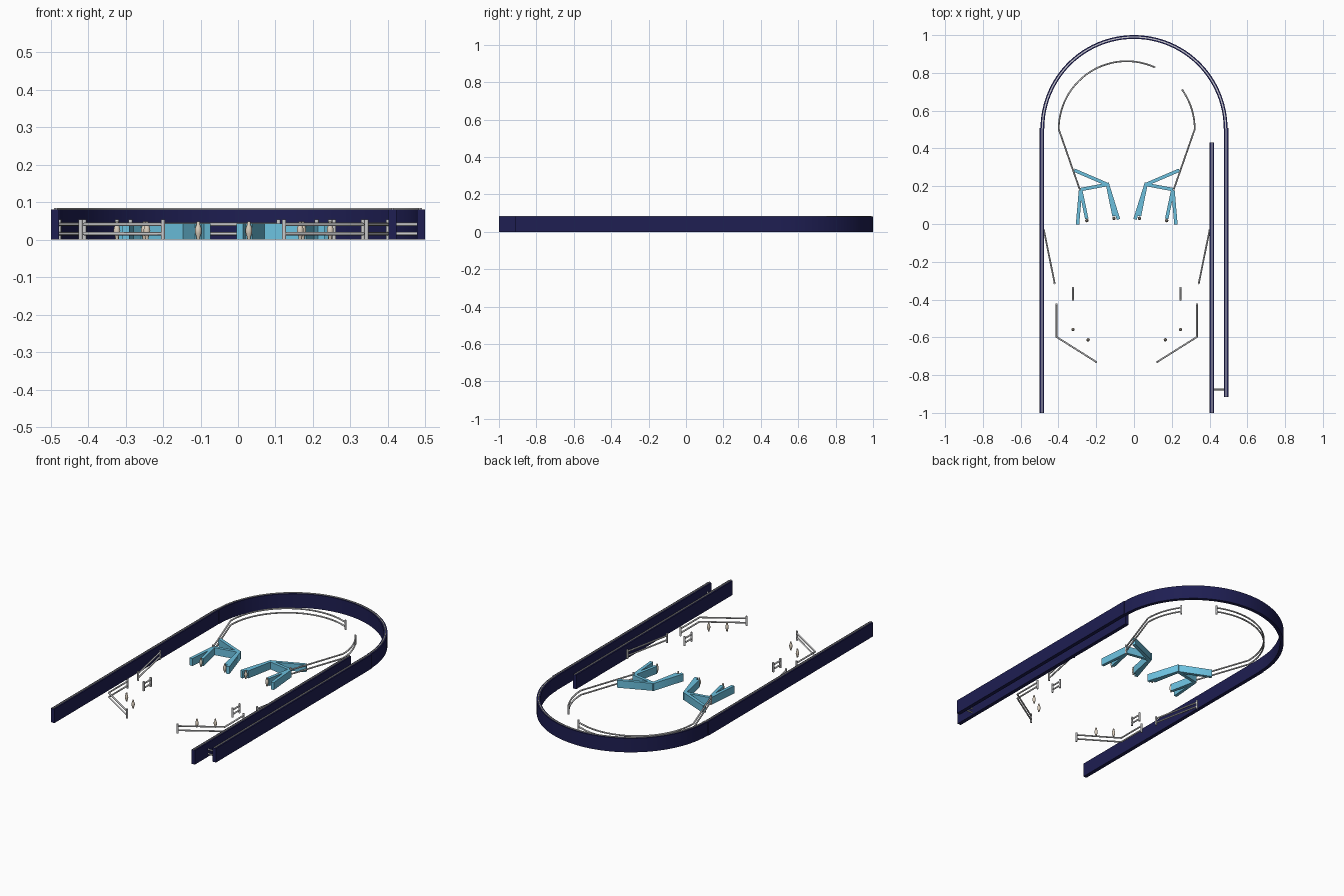
import bpy, bmesh
from math import sin, cos, pi, radians
from mathutils import Vector

cube = bpy.data.objects.get("Cube")
if cube:
    bpy.data.objects.remove(cube, do_unlink=True)


def material(name, rgb):
    m = bpy.data.materials.new(name)
    m.use_nodes = True
    m.diffuse_color = (*rgb, 1)
    m.node_tree.nodes["Principled BSDF"].inputs["Base Color"].default_value = (*rgb, 1)
    return m


NAVY = material("navy wall", (0.013, 0.013, 0.085))
BLUE = material("sky blue wall", (0.15, 0.53, 0.73))
STEEL = material("light steel", (0.6, 0.6, 0.61))
CREAM = material("cream post", (0.72, 0.63, 0.52))

AXIS = -0.0385          # mirror line of the inner playfield
RAIL_LEVELS = (0.016, 0.041)
WALL_TOP = 0.081


def mirror(points):
    return [(2 * AXIS - x, y) for x, y in points]


def finish(name, bm, mat, smooth=False):
    bmesh.ops.recalc_face_normals(bm, faces=bm.faces)
    me = bpy.data.meshes.new(name)
    bm.to_mesh(me)
    bm.free()
    me.materials.append(mat)
    ob = bpy.data.objects.new(name, me)
    bpy.context.collection.objects.link(ob)
    if smooth:
        bpy.ops.object.select_all(action='DESELECT')
        ob.select_set(True)
        bpy.context.view_layer.objects.active = ob
        bpy.ops.object.shade_smooth_by_angle(angle=radians(50))


def sweep(bm, path, section):
    """Sweep a closed (side, height) section along a flat path with mitred corners."""
    pts = [Vector(p) for p in path]
    rings = []
    for i, p in enumerate(pts):
        a = (p - pts[i - 1]).normalized() if i else None
        b = (pts[i + 1] - p).normalized() if i < len(pts) - 1 else None
        a, b = a or b, b or a
        t = (a + b).normalized()
        side = Vector((t.y, -t.x)) / max(t.dot(a), 0.4)
        rings.append([bm.verts.new((*(p + side * s), z)) for s, z in section])
    n = len(section)
    for r, q in zip(rings, rings[1:]):
        for k in range(n):
            bm.faces.new((r[k], r[(k + 1) % n], q[(k + 1) % n], q[k]))
    bm.faces.new(rings[0])
    bm.faces.new(rings[-1][::-1])


def box_section(width, low, high):
    w = width / 2
    return [(-w, low), (w, low), (w, high), (-w, high)]


def tube_section(z, r, n=8):
    return [(r * cos(2 * pi * k / n), z + r * sin(2 * pi * k / n)) for k in range(n)]


def lathe(bm, x, y, profile, n=12):
    """Turn a (radius, height) profile around an upright axis."""
    rings = [[bm.verts.new((x + r * cos(2 * pi * k / n), y + r * sin(2 * pi * k / n), z))
              for k in range(n)] for r, z in profile]
    for a, b in zip(rings, rings[1:]):
        for k in range(n):
            bm.faces.new((a[k], a[(k + 1) % n], b[(k + 1) % n], b[k]))
    bm.faces.new(rings[0])
    bm.faces.new(rings[-1])


def arc(cx, cy, r, start, end, n):
    angles = [radians(start + (end - start) * i / n) for i in range(n + 1)]
    return [(cx + r * cos(a), cy + r * sin(a)) for a in angles]


def wall(name, paths, width, low, high, mat):
    bm = bmesh.new()
    for p in paths:
        sweep(bm, p, box_section(width, low, high))
    finish(name, bm, mat, True)


def rail(name, path, posts=True):
    bm = bmesh.new()
    for z in RAIL_LEVELS:
        sweep(bm, path, tube_section(z, 0.0045))
    if posts:
        for x, y in (path[0], path[-1]):
            lathe(bm, x, y, [(0.0055, 0), (0.0055, 0.054)])
    finish(name, bm, STEEL, True)


# Outer cabinet walls, arch and launch lane, each with a thin steel strip on top
cabinet = {
    "right_outer_wall": ([(-0.488, -1), (-0.488, 0.508)], 0.022),
    "left_outer_wall": ([(0.488, -0.915), (0.488, 0.508)], 0.022),
    "launch_lane_wall": ([(0.412, -1), (0.412, 0.432)], 0.022),
    "top_arch_wall": (arc(0, 0.505, 0.485, 0, 180, 48), 0.02),
}
for name, (path, width) in cabinet.items():
    wall(name, [path], width, 0, WALL_TOP, NAVY)
    wall(name + "_strip", [path], 0.006, WALL_TOP, WALL_TOP + 0.004, STEEL)
rail("launch_lane_stop", [(0.42, -0.876), (0.48, -0.876)], posts=False)

# Wire guides that are the same on both sides
guides = {
    "side_guide": [(-0.477, -0.033), (-0.42, -0.314)],
    "lower_guide": [(-0.41, -0.425), (-0.41, -0.598), (-0.2, -0.73)],
    "lane_divider": [(-0.323, -0.338), (-0.323, -0.402)],
}
for name, path in guides.items():
    rail("right_" + name, path)
    rail("left_" + name, mirror(path))

# Long and short orbit guides around the top
R = 0.36
rail("right_orbit_guide", [(-0.287, 0.182)] + arc(AXIS, 0.502, R, 180, 66, 28))
rail("left_orbit_guide", mirror([(-0.287, 0.182)]) + arc(AXIS, 0.502, R, 0, 35, 10))

# Blue branching walls in the middle
branches = [
    [(-0.317, 0.285), (-0.14, 0.209), (-0.082, 0.024)],
    [(-0.285, 0.182), (-0.14, 0.209), (-0.106, 0.042)],
    [(-0.283, 0.184), (-0.299, -0.003)],
    [(-0.283, 0.184), (-0.25, 0.027)],
]
wall("right_branch_wall", branches, 0.018, 0, 0.043, BLUE)
wall("left_branch_wall", [mirror(p) for p in branches], 0.018, 0, 0.043, BLUE)

# Turned posts at the branch tips and beside the lower guides
spindle = [(0.004, 0), (0.005, 0.008), (0.008, 0.016), (0.009, 0.024),
           (0.008, 0.032), (0.005, 0.04), (0.004, 0.049)]
spots = [(-0.106, 0.03), (-0.25, 0.018), (-0.323, -0.559), (-0.243, -0.613)]
for side, places in (("right", spots), ("left", mirror(spots))):
    bm = bmesh.new()
    for x, y in places:
        lathe(bm, x, y, spindle)
    finish(side + "_posts", bm, CREAM, True)
